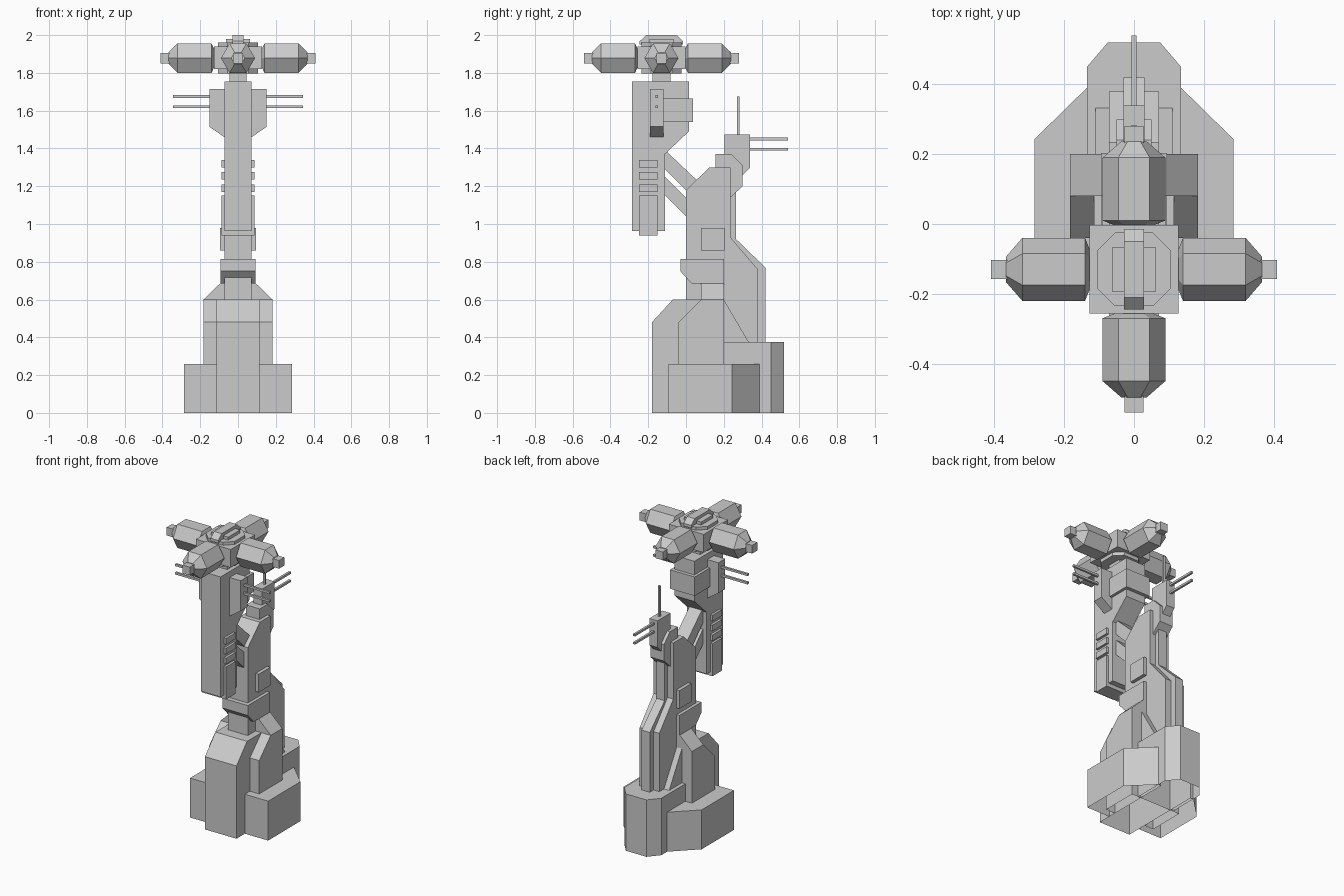
import bpy, bmesh
from math import pi
from mathutils import Matrix, Vector

if "Cube" in bpy.data.objects:
    bpy.data.objects.remove(bpy.data.objects["Cube"])

CY = -0.13   # centre of the rotating head on y
CZ = 1.878   # height of the pod axes


def finish(name, bm, open_base=False):
    bmesh.ops.recalc_face_normals(bm, faces=bm.faces[:])
    if open_base:  # the ground-level blocks are hollow shells
        low = [f for f in bm.faces if all(v.co.z < 1e-5 for v in f.verts)]
        bmesh.ops.delete(bm, geom=low, context='FACES_ONLY')
    me = bpy.data.meshes.new(name)
    bm.to_mesh(me)
    bm.free()
    ob = bpy.data.objects.new(name, me)
    bpy.context.collection.objects.link(ob)
    return ob


def prism(name, axis, pts, a, b, open_base=False):
    """Extrude a 2D profile along an axis: x takes (y,z), y takes (x,z), z takes (x,y)."""
    place = {'x': lambda u, v, w: (w, u, v),
             'y': lambda u, v, w: (u, w, v),
             'z': lambda u, v, w: (u, v, w)}[axis]
    bm = bmesh.new()
    face = bm.faces.new([bm.verts.new(place(u, v, a)) for u, v in pts])
    ext = bmesh.ops.extrude_face_region(bm, geom=[face], use_keep_orig=True)
    move = Vector(place(0, 0, b - a))
    for g in ext['geom']:
        if isinstance(g, bmesh.types.BMVert):
            g.co += move
    return finish(name, bm, open_base)


def box(name, x, y, z):
    return prism(name, 'z', [(x[0], y[0]), (x[1], y[0]), (x[1], y[1]), (x[0], y[1])], *z)


def mirror(ob):
    m = ob.modifiers.new("mirror", 'MIRROR')
    m.use_axis[0] = True
    return ob


# Base blocks
prism("base_front", 'x', [(-.18, 0), (-.18, .48), (-.07, .60), (.2, .60), (.2, 0)],
      -.115, .115, True)
prism("base_rear", 'z', [(-.135, .2), (.135, .2), (.135, .45), (.075, .52), (-.075, .52), (-.135, .45)],
      0, .375, True)
mirror(prism("base_shoulder", 'x', [(-.04, 0), (-.04, .48), (.08, .60), (.2, .60), (.2, 0)],
             .115, .183, True))
mirror(prism("base_shoulder_slope", 'y', [(.183, .60), (.095, .685), (.06, .685), (.06, .60)], .08, .2))
mirror(prism("base_side", 'z', [(.115, -.093), (.285, -.093), (.285, .243), (.135, .39), (.115, .39)],
             0, .26, True))
prism("rear_buttress", 'x', [(.19, .60), (.2, .60), (.335, .37), (.19, .37)], -.11, .11)

# Tower with stepped spine, collar and side panels
prism("tower", 'x', [(0, .55), (0, 1.18), (.125, 1.30), (.235, 1.30), (.235, .93), (.38, .76),
                     (.38, .37), (.15, .37)], -.072, .072)
prism("tower_spine", 'x', [(.22, 1.17), (.265, 1.17), (.265, .92), (.42, .77), (.42, .37), (.3, .37),
                           (.3, .74), (.22, .86)], -.03, .03)
prism("tower_collar", 'x', [(-.03, .815), (-.03, .75), (.03, .685), (.2, .685), (.2, .815)], -.093, .093)
box("tower_side_panel", (-.095, .095), (.08, .203), (.86, .98))

# Rear turret with barrels and antenna
prism("turret_mount", 'x', [(.155, 1.28), (.155, 1.37), (.24, 1.37), (.30, 1.31), (.30, 1.20), (.235, 1.14)],
      -.05, .05)
prism("turret", 'x', [(.205, 1.475), (.34, 1.475), (.34, 1.30), (.29, 1.25), (.205, 1.33)], -.03, .03)
for i, z in enumerate((1.45, 1.396)):
    box(f"turret_barrel_{i}", (-.007, .007), (.33, .54), (z - .007, z + .007))
box("turret_antenna", (-.007, .007), (.27, .284), (1.46, 1.675))

# Struts joining tower and hanging column
prism("strut_upper", 'x', [(-.12, 1.40), (.07, 1.22), (.02, 1.16), (-.12, 1.30)], -.045, .045)
prism("strut_lower", 'x', [(-.12, 1.26), (.01, 1.13), (.01, 1.03), (-.12, 1.16)], -.045, .045)

# Hanging column with side strips and fins
prism("column", 'x', [(-.285, .963), (-.285, 1.755), (.015, 1.755), (.015, 1.49), (-.112, 1.37),
                      (-.112, .963)], -.072, .072)
box("column_side_strip", (-.088, .088), (-.25, -.15), (.938, 1.152))
for i, z in enumerate((1.17, 1.235, 1.30)):
    box(f"column_fin_{i}", (-.088, .088), (-.25, -.15), (z, z + .04))
box("column_rear_box", (-.09, .09), (-.12, .038), (1.54, 1.665))

# Wings with side barrels
mirror(prism("wing", 'y', [(.06, 1.715), (.152, 1.715), (.152, 1.515), (.072, 1.46), (.06, 1.46)], -.19, -.12))
for i, z in enumerate((1.675, 1.62)):
    mirror(box(f"wing_barrel_{i}", (.14, .345), (-.162, -.148), (z - .007, z + .007)))

# Head hub and stacked caps
box("head_neck", (-.045, .045), (CY - .047, CY + .047), (1.74, 1.82))
box("head_hub", (-.127, .127), (CY - .127, CY + .127), (1.82, 1.94))
c, k = .105, .055
octagon = [(c, -k), (c, k), (k, c), (-k, c), (-c, k), (-c, -k), (-k, -c), (k, -c)]
prism("head_plate", 'z', [(x, y + CY) for x, y in octagon], 1.797, 1.96)
box("head_cap", (-.063, .063), (CY - .063, CY + .063), (1.95, 1.98))
prism("head_ridge", 'x', [(-.245, 1.95), (-.245, 1.968), (-.21, 2.0), (-.05, 2.0), (-.015, 1.968),
                          (-.015, 1.95)], -.028, .028)

# Four hexagonal pods around the hub
HEX = [(.09, 0), (.045, .078), (-.045, .078), (-.09, 0), (-.045, -.078), (.045, -.078)]
for n, side in enumerate(("right", "rear", "left", "front")):
    turn = Matrix.Translation((0, CY, CZ)) @ Matrix.Rotation(n * pi / 2, 4, 'Z')
    bm = bmesh.new()
    rings = [[bm.verts.new((r, s * u, s * v)) for u, v in HEX]
             for r, s in ((.122, .5), (.14, 1), (.32, 1), (.367, .4))]
    for lo, hi in zip(rings, rings[1:]):
        for i in range(6):
            j = (i + 1) % 6
            bm.faces.new((lo[i], lo[j], hi[j], hi[i]))
    bm.faces.new(rings[0])
    bm.faces.new(rings[-1])
    finish(f"pod_{side}", bm).matrix_world = turn
    tip = box(f"pod_tip_{side}", (.35, .41), (-.027, .027), (-.027, .027))
    tip.matrix_world = turn
